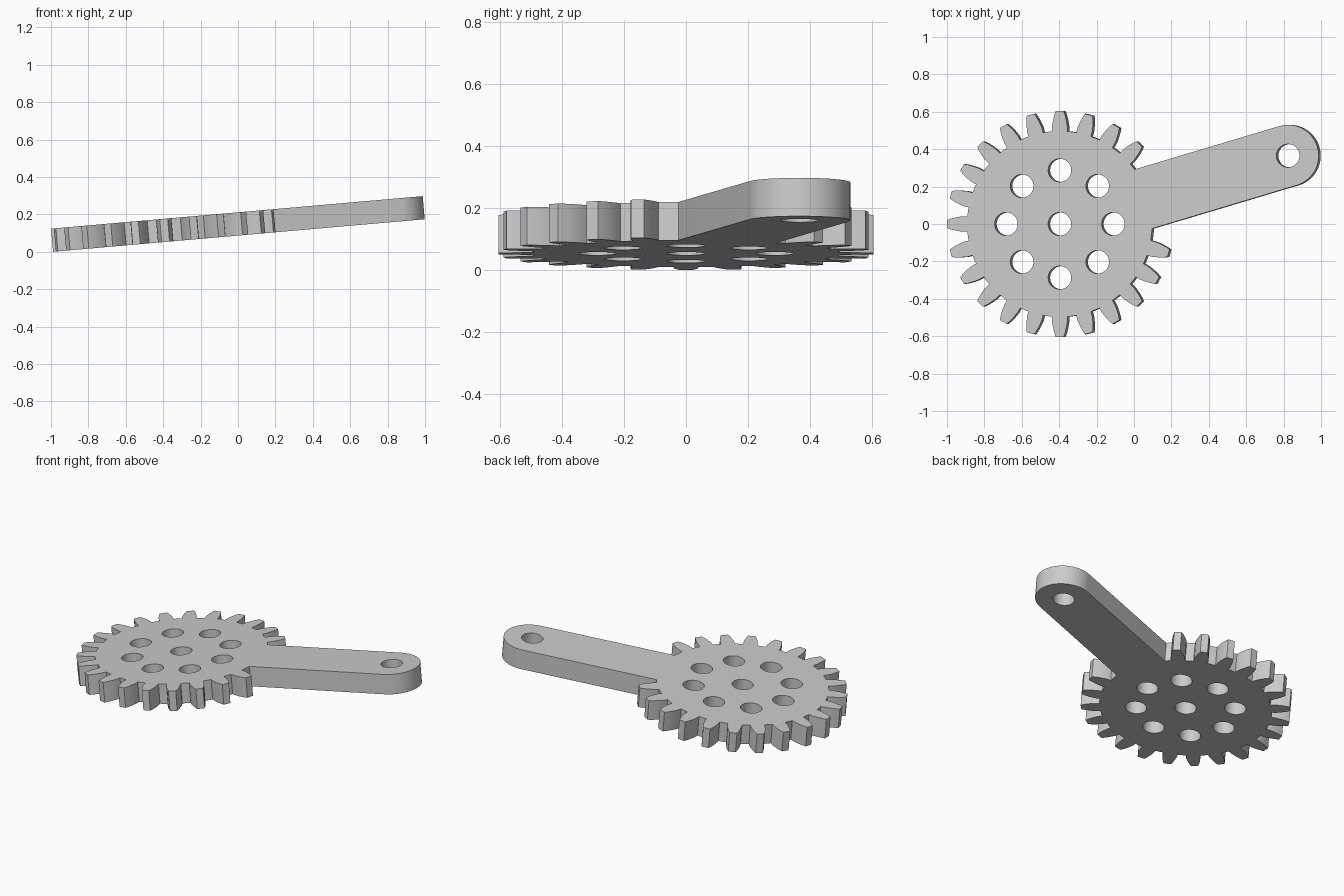
import bpy
import bmesh
from math import radians, degrees, sin, cos, asin, atan2, pi
from mathutils import Vector

cube = bpy.data.objects.get("Cube")
if cube:
    bpy.data.objects.remove(cube, do_unlink=True)

THICK = 0.124
TILT = radians(5)
TIP, ROOT = 0.605, 0.497
TEETH = 24
HOLE = 0.062
HOLE_RING = 0.287
ARM_END = Vector((1.225, 0.365))
ARM_HALF = 0.165
TOOTH = [(ROOT, 0.041), (0.525, 0.041), (0.555, 0.036), (0.583, 0.029), (TIP, 0.021)]


def polar(r, a, centre=(0, 0)):
    return Vector((centre[0] + r * cos(a), centre[1] + r * sin(a)))


def arc(r, start, end, steps, centre=(0, 0)):
    return [polar(r, start + (end - start) * i / steps, centre) for i in range(steps + 1)]


def tooth(angle):
    """Rounded tooth flanks, listed counterclockwise."""
    right = [(r, -w) for r, w in TOOTH]
    left = [(r, w) for r, w in reversed(TOOTH)]
    return [polar(r, angle + asin(w / r)) for r, w in right + left]


# Outline: toothed rim, with the arm replacing three teeth
pitch = 2 * pi / TEETH
outline = []
for i in range(3, TEETH):
    outline += tooth(i * pitch)
    if i < TEETH - 1:
        outline.append(polar(ROOT, (i + 0.5) * pitch))
arm_angle = atan2(ARM_END.y, ARM_END.x)
spread = asin(ARM_HALF / ROOT)
outline.append(polar(ROOT, arm_angle - spread))
outline += arc(ARM_HALF, arm_angle - pi / 2, arm_angle + pi / 2, 32, ARM_END)
outline.append(polar(ROOT, arm_angle + spread))

# Holes: hub, ring of eight, arm end
centres = [Vector((0, 0)), ARM_END] + [polar(HOLE_RING, i * pi / 4) for i in range(8)]
loops = [outline] + [arc(HOLE, 0, 2 * pi, 40, c)[:-1] for c in centres]

# Filled profile extruded to a plate
curve = bpy.data.curves.new("gear_profile", "CURVE")
curve.dimensions = "2D"
curve.fill_mode = "BOTH"
curve.extrude = THICK / 2
for points in loops:
    spline = curve.splines.new("POLY")
    spline.points.add(len(points) - 1)
    for sp, p in zip(spline.points, points):
        sp.co = (p.x, p.y, 0, 1)
    spline.use_cyclic_u = True
helper = bpy.data.objects.new("gear_profile", curve)
bpy.context.collection.objects.link(helper)
bpy.context.view_layer.update()
graph = bpy.context.evaluated_depsgraph_get()
mesh = bpy.data.meshes.new_from_object(helper.evaluated_get(graph))
bpy.data.objects.remove(helper, do_unlink=True)

# Weld caps to walls and rest the plate on its underside
bm = bmesh.new()
bm.from_mesh(mesh)
bmesh.ops.remove_doubles(bm, verts=bm.verts, dist=0.0001)
bmesh.ops.translate(bm, verts=bm.verts, vec=(0, 0, THICK / 2))
bmesh.ops.recalc_face_normals(bm, faces=bm.faces)
bm.to_mesh(mesh)
bm.free()

gear = bpy.data.objects.new("gear_with_arm", mesh)
bpy.context.collection.objects.link(gear)
gear.rotation_euler = (0, -TILT, 0)
gear.location = (TIP * cos(TILT) + THICK * sin(TILT) - 1, 0, TIP * sin(TILT))

# Plain grey material
grey = bpy.data.materials.new("plain_grey")
grey.use_nodes = True
colour = (0.6, 0.6, 0.6, 1)
grey.diffuse_color = colour
for node in grey.node_tree.nodes:
    if node.type == "BSDF_PRINCIPLED":
        node.inputs["Base Color"].default_value = colour
mesh.materials.clear()
mesh.materials.append(grey)

bpy.ops.object.select_all(action="DESELECT")
gear.select_set(True)
bpy.context.view_layer.objects.active = gear
bpy.ops.object.shade_smooth_by_angle(angle=radians(25))
